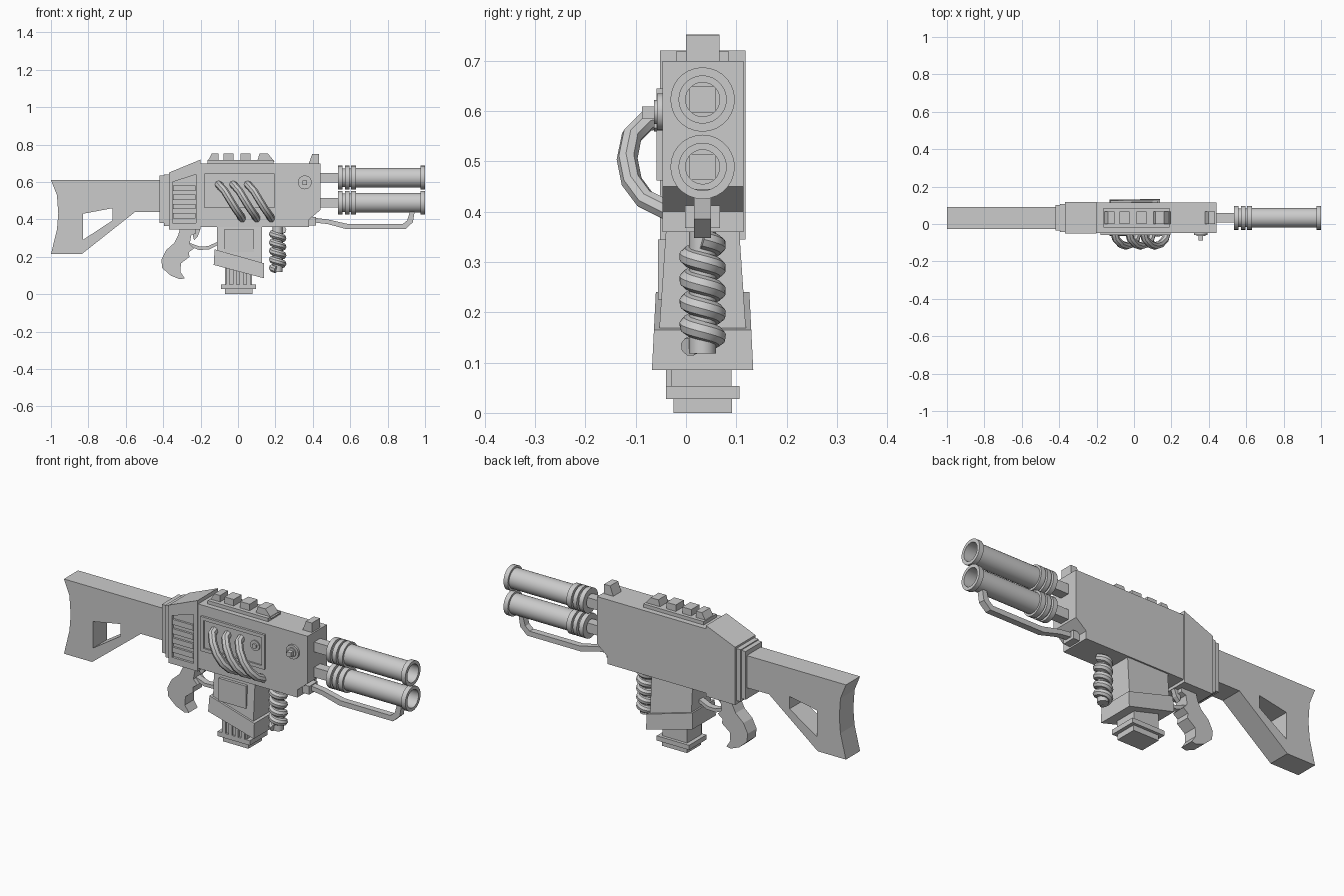
import bpy, bmesh, math
from mathutils import Vector, Matrix

if "Cube" in bpy.data.objects:
    bpy.data.objects.remove(bpy.data.objects["Cube"])

CY = 0.033  # centre plane of the weapon


def finish(bm, name, smooth=False):
    bmesh.ops.recalc_face_normals(bm, faces=bm.faces)
    me = bpy.data.meshes.new(name)
    bm.to_mesh(me)
    bm.free()
    ob = bpy.data.objects.new(name, me)
    bpy.context.collection.objects.link(ob)
    if smooth:
        activate(ob)
        bpy.ops.object.shade_smooth_by_angle(angle=math.radians(35))
    return ob


def activate(ob):
    bpy.ops.object.select_all(action='DESELECT')
    ob.select_set(True)
    bpy.context.view_layer.objects.active = ob


def prism(name, pts, y0, y1, flare=0.0, z_ref=0.0):
    """Side profile (x, z) extruded from y0 to y1; flare widens it below z_ref."""
    bm = bmesh.new()
    n = len(pts)
    a = [bm.verts.new((x, y0 - flare * (z_ref - z), z)) for x, z in pts]
    b = [bm.verts.new((x, y1 + flare * (z_ref - z), z)) for x, z in pts]
    bm.faces.new(a)
    bm.faces.new(b[::-1])
    for i in range(n):
        j = (i + 1) % n
        bm.faces.new((a[i], b[i], b[j], a[j]))
    return finish(bm, name)


def box(name, x0, x1, y0, y1, z0, z1):
    return prism(name, [(x0, z0), (x1, z0), (x1, z1), (x0, z1)], y0, y1)


def cut(ob, cutter):
    activate(ob)
    m = ob.modifiers.new("cut", 'BOOLEAN')
    m.operation, m.solver, m.object = 'DIFFERENCE', 'EXACT', cutter
    bpy.ops.object.modifier_apply(modifier=m.name)
    bpy.data.objects.remove(cutter)


def lathe_x(name, prof, z, seg=28):
    """Closed (x, radius) profile revolved about the x direction."""
    bm = bmesh.new()
    rings = []
    for k in range(seg):
        t = 2 * math.pi * k / seg
        rings.append([bm.verts.new((x, CY + r * math.cos(t), z + r * math.sin(t))) for x, r in prof])
    n = len(prof)
    for k in range(seg):
        p, q = rings[k], rings[(k + 1) % seg]
        for i in range(n):
            j = (i + 1) % n
            bm.faces.new((p[i], p[j], q[j], q[i]))
    return finish(bm, name, True)


def rod(name, p, q, r, seg=20):
    p, q = Vector(p), Vector(q)
    rot = (q - p).to_track_quat('Z', 'Y').to_matrix().to_4x4()
    bm = bmesh.new()
    bmesh.ops.create_cone(bm, cap_ends=True, segments=seg, radius1=r, radius2=r,
                          depth=(q - p).length, matrix=Matrix.Translation((p + q) / 2) @ rot)
    return finish(bm, name, True)


def tube(name, pts, r, res=2):
    cu = bpy.data.curves.new(name, 'CURVE')
    cu.dimensions = '3D'
    cu.bevel_depth, cu.bevel_resolution, cu.use_fill_caps = r, res, True
    sp = cu.splines.new('POLY')
    sp.points.add(len(pts) - 1)
    for s, p in zip(sp.points, pts):
        s.co = (*p, 1)
    ob = bpy.data.objects.new(name, cu)
    bpy.context.collection.objects.link(ob)
    activate(ob)
    bpy.ops.object.convert(target='MESH')
    bpy.ops.object.shade_smooth_by_angle(angle=math.radians(40))
    return ob


# Shoulder stock with triangular opening
stock = prism("stock", [(-1, .61), (-.415, .61), (-.415, .44), (-.55, .44), (-.835, .215), (-1, .215),
                        (-.968, .345), (-.961, .43), (-.968, .53)], -.026, .092)
cut(stock, prism("stock_cutter", [(-.83, .43), (-.67, .46), (-.67, .395), (-.83, .29)], -.2, .3))

# Collars and rear housing
box("collar_rear", -.42, -.39, -.036, .102, .38, .635)
box("collar_front", -.395, -.365, -.042, .108, .365, .64)
housing = prism("rear_housing", [(-.37, .65), (-.2, .72), (-.2, .345), (-.37, .345)], -.052, .118)
cut(housing, prism("vent_cutter", [(-.35, .60), (-.225, .64), (-.225, .38), (-.35, .38)], -.2, -.04))
for i in range(4):
    z = .42 + i * .049
    box(f"vent_bar_{i}", -.348, -.227, -.051, -.035, z - .014, z + .014)

# Receiver
prism("receiver", [(-.2, .7), (.44, .7), (.44, .45), (.38, .40), (.38, .36), (-.2, .36)], -.047, .114)

# Side panel frame
panel = box("side_panel", -.178, .195, -.059, -.04, .462, .645)
cut(panel, box("panel_cutter", -.16, .178, -.2, -.051, .48, .627))

# Three curved hoses over the panel
arc = [(0, -.04, .588), (.008, -.078, .58), (.035, -.108, .55), (.062, -.117, .505),
       (.09, -.108, .46), (.115, -.082, .425), (.128, -.035, .402)]
for i in range(3):
    tube(f"hose_{i}", [(-.105 + .078 * i + x, y, z) for x, y, z in arc], .021)

# Side bolts
rod("panel_bolt_washer", (.138, -.04, .573), (.138, -.057, .573), .027)
rod("panel_bolt_head", (.138, -.04, .573), (.138, -.064, .573), .014, 6)
rod("selector_disc", (.357, -.04, .598), (.357, -.058, .598), .037)
rod("selector_ring", (.357, -.04, .598), (.357, -.064, .598), .024)
box("selector_knob", .346, .37, -.087, -.05, .585, .609)

# Top rail with teeth and front sight
box("rail_base", -.163, .19, -.02, .085, .69, .718)
prism("rail_tooth_rear", [(-.163, .71), (-.14, .752), (-.105, .752), (-.105, .71)], 0, .067)
for i, (a, b) in enumerate([(-.078, -.025), (.013, .068)]):
    box(f"rail_tooth_{i}", a, b, 0, .067, .71, .752)
prism("rail_tooth_front", [(.103, .71), (.115, .752), (.16, .752), (.195, .71)], 0, .067)
prism("front_sight", [(.375, .69), (.397, .75), (.432, .75), (.432, .69)], 0, .067)

# Twin barrels on square stems
barrel = [(.535, .034), (.535, .064), (.56, .064), (.56, .05), (.572, .05), (.572, .064), (.595, .064),
          (.595, .05), (.605, .05), (.605, .064), (.632, .064), (.632, .053), (.975, .053), (.975, .064),
          (1, .064), (1, .047), (.64, .047), (.64, .034)]
for tag, z in (("upper", .623), ("lower", .489)):
    lathe_x(f"barrel_{tag}", barrel, z)
    box(f"barrel_stem_{tag}", .42, .57, CY - .026, CY + .026, z - .026, z + .026)

# Gas pipe under the barrels and its mount
box("pipe_mount", .37, .418, -.002, .068, .368, .412)
prism("under_pipe", [(.38, .412), (.48, .40), (.59, .375), (.88, .375), (.905, .395), (.92, .445),
                     (.945, .445), (.935, .385), (.895, .348), (.58, .348), (.48, .375), (.38, .387)],
      CY - .017, CY + .017)

# Coiled fore grip
coil = []
for i in range(4 * 20 + 15):
    t = 2 * math.pi * i / 20
    coil.append((.212 + .028 * math.cos(t), CY + .028 * math.sin(t), .345 - .0455 * i / 20))
tube("foregrip_coil", coil, .019)
rod("foregrip_core", (.212, CY, .37), (.212, CY, .118), .027, 12)

# Magazine well and flared lower collar
prism("magazine_well", [(-.112, .365), (.127, .365), (.127, .15), (-.112, .2)], -.04, .106, .068, .36)
box("magazine_well_plate", -.075, .085, -.056, -.03, .225, .345)
prism("magazine_collar", [(-.125, .24), (.14, .165), (.14, .085), (-.13, .157)], -.063, .129, .05, .18)

# Magazine with ribs and base plates
box("magazine", -.07, .075, -.03, .09, .04, .17)
for i in range(4):
    x = -.055 + i * .037
    box(f"magazine_rib_{i}", x - .01, x + .01, -.04, .0, .05, .17)
box("magazine_plate", -.092, .097, -.04, .106, .028, .053)
box("magazine_foot", -.07, .078, -.025, .091, 0, .03)

# Pistol grip, trigger and trigger guard
prism("pistol_grip", [(-.31, .35), (-.225, .35), (-.225, .325), (-.25, .315), (-.258, .27), (-.235, .245),
                      (-.262, .225), (-.26, .2), (-.305, .165), (-.308, .12), (-.285, .085), (-.31, .08),
                      (-.36, .1), (-.405, .14), (-.41, .185), (-.385, .235), (-.34, .275), (-.32, .315)],
      CY - .037, CY + .037)
prism("trigger", [(-.235, .35), (-.2, .35), (-.215, .31), (-.235, .29), (-.24, .31)], CY - .012, CY + .012)
prism("trigger_guard", [(-.26, .275), (-.205, .255), (-.16, .257), (-.11, .28), (-.11, .262), (-.155, .239),
                        (-.21, .237), (-.26, .257)], CY - .017, CY + .017)
